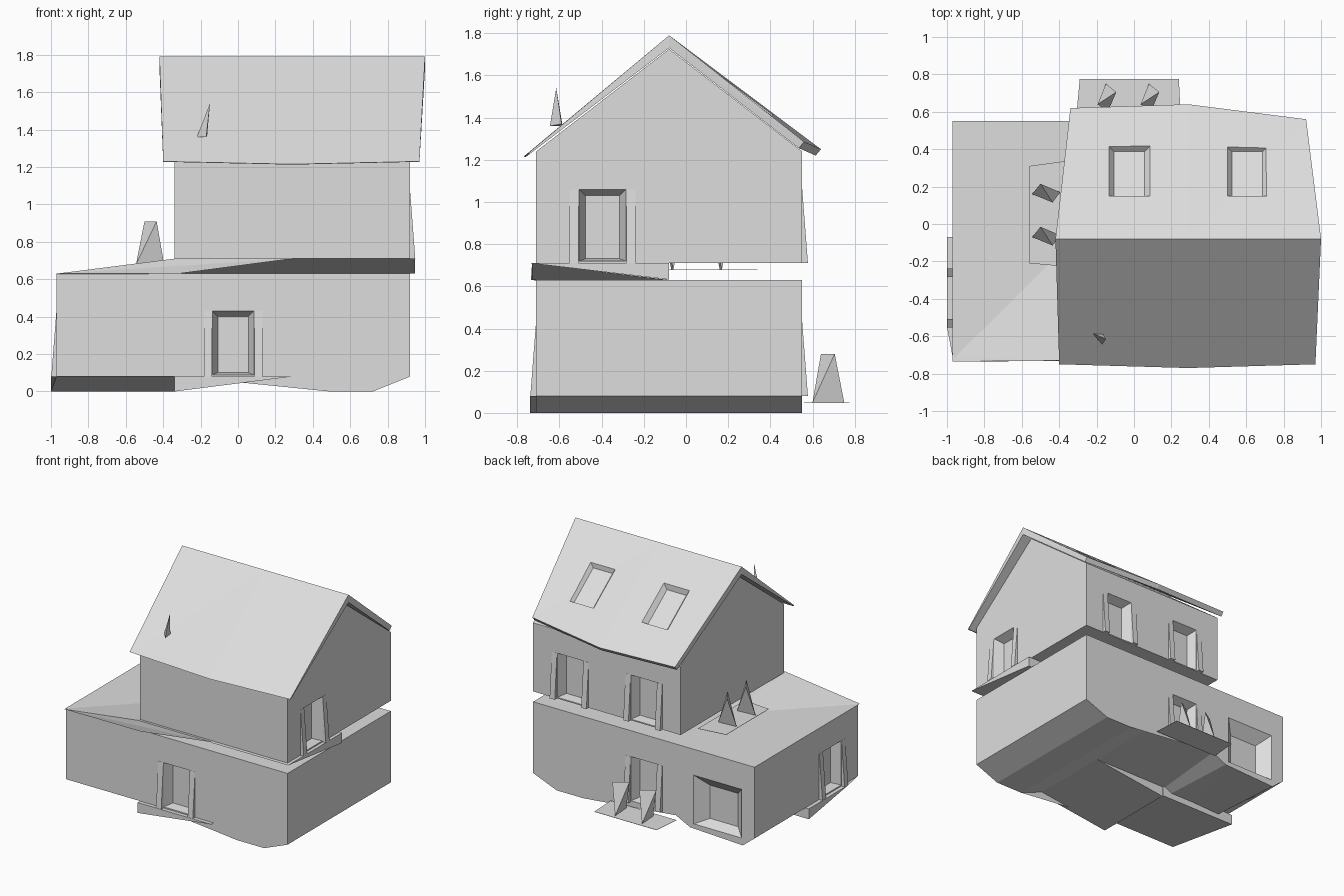
import bpy, bmesh
from math import pi, atan2
from mathutils import Matrix, Vector

cube = bpy.data.objects.get("Cube")
if cube:
    bpy.data.objects.remove(cube)

grey = bpy.data.materials.new("light_grey")
grey.use_nodes = True
grey.diffuse_color = (0.73, 0.73, 0.73, 1)
grey.node_tree.nodes["Principled BSDF"].inputs["Base Color"].default_value = (0.73, 0.73, 0.73, 1)


def add(name, bm):
    bmesh.ops.recalc_face_normals(bm, faces=bm.faces)
    mesh = bpy.data.meshes.new(name)
    bm.to_mesh(mesh)
    bm.free()
    mesh.materials.append(grey)
    obj = bpy.data.objects.new(name, mesh)
    bpy.context.collection.objects.link(obj)
    return obj


def hull(name, points, matrix=Matrix()):
    """Convex flat-faced solid around the points."""
    bm = bmesh.new()
    for p in points:
        bm.verts.new(matrix @ Vector(p))
    bmesh.ops.convex_hull(bm, input=bm.verts)
    bmesh.ops.dissolve_limit(bm, angle_limit=0.01, verts=bm.verts, edges=bm.edges)
    return add(name, bm)


def loft(name, rings):
    """Solid through matching closed rings of points."""
    bm = bmesh.new()
    loops = [[bm.verts.new(p) for p in ring] for ring in rings]
    n = len(loops[0])
    for a, b in zip(loops, loops[1:]):
        for i in range(n):
            j = (i + 1) % n
            bm.faces.new((a[i], a[j], b[j], b[i]))
    bm.faces.new(loops[0])
    bm.faces.new(loops[-1])
    bmesh.ops.triangulate(bm, faces=bm.faces)
    return add(name, bm)


def recess(target, matrix, width, height, depth, inset, sill=0.006):
    """Cut a tapered opening; local y points out of the surface."""
    points = []
    for y in (0.02, -depth):
        s = inset * -y / depth
        w = width / 2 - s
        for x in (-w, w):
            points += [(x, y, max(sill, sill + s * 0.5)), (x, y, height - s)]
    cutter = hull("opening_cutter", points, matrix)
    mod = target.modifiers.new("opening", "BOOLEAN")
    mod.operation = "DIFFERENCE"
    mod.solver = "EXACT"
    mod.object = cutter
    bpy.context.view_layer.objects.active = target
    bpy.ops.object.modifier_apply(modifier=mod.name)
    bpy.data.objects.remove(cutter)


def place(x, y, z, turn):
    return Matrix.Translation((x, y, z)) @ Matrix.Rotation(turn, 4, "Z")


FRONT, BACK, LEFT, RIGHT = pi, 0, -pi / 2, pi / 2
X0, XM, X1, Y0, Y1, YR = -0.97, -0.34, 0.92, -0.71, 0.55, -0.08

# Lower storey with an uneven foundation
xs = (X1, 0.72, 0.49, 0.29, -0.30, -0.42, -0.87, X0)
front_z = (0.08, 0, 0, 0.08, 0.08, 0.08, 0.08, 0.08)
back_z = (0.08, 0, 0, 0.08, 0.08, 0.02, 0, 0.08)
lower = loft("lower_storey", [
    [(x, y, z) for x, z in zip(xs, zs)] + [(X0, y, 0.63), (X1, y, 0.63)]
    for y, zs in ((Y0, front_z), (Y1, back_z))])

# Upper storey with gable ends
hull_points = [(x, y, z) for x in (XM, X1)
               for y, z in ((Y0, 0.71), (Y1, 0.71), (Y0, 1.24), (Y1, 1.24), (YR, 1.725))]
upper = hull("upper_storey", hull_points)


# Roof: one tapered slab for each slope, through three stations
def slope_ring(ridge_x, x, y, z, dy, dz):
    return [(ridge_x, YR, 1.79), (x, y, z), (x, y + dy, z + dz), (ridge_x, YR, 1.73)]


front_eave = ((-0.42, -0.40, -0.75, 1.23), (0.29, 0.29, -0.77, 1.215), (1.0, 0.97, -0.75, 1.23))
back_eave = ((-0.42, -0.34, 0.62, 1.26), (0.29, 0.29, 0.64, 1.25), (1.0, 0.92, 0.56, 1.285))
loft("roof_front", [slope_ring(*e, 0.01, -0.002) for e in front_eave])
roof_back = loft("roof_back", [slope_ring(*e, -0.025, -0.03) for e in back_eave])

# Skylights on the back slope
for x in (-0.025, 0.605):
    slope = Matrix.Rotation(atan2(0.715, 0.54), 4, "X")
    recess(roof_back, Matrix.Translation((x, 0.42, 1.413)) @ slope, 0.22, 0.34, 0.036, 0.028, 0)

# Garage opening at the back
recess(lower, place(-0.655, Y1, 0.04, BACK), 0.41, 0.39, 0.08, 0.085)

# Doors with wedge-shaped shutters on both sides
doors = (("front_door", lower, -0.026, Y0, 0.08, FRONT),
         ("patio_door", lower, -0.026, Y1, 0.08, BACK),
         ("side_door", lower, X0, -0.396, 0.08, RIGHT),
         ("balcony_door", upper, X1, -0.396, 0.71, LEFT),
         ("back_window_a", upper, -0.026, Y1, 0.71, BACK),
         ("back_window_b", upper, 0.603, Y1, 0.71, BACK))
for name, wall, x, y, z, turn in doors:
    m = place(x, y, z, turn)
    recess(wall, m, 0.222, 0.35, 0.07, 0.03)
    for s in (-1, 1):
        hull(name + "_shutter", [
            (s * u, v, w) for u in (0.113, 0.157)
            for v, w in ((-0.005, 0), (0.028, 0), (-0.005, 0.35), (0.001, 0.35))], m)

# Wedge slabs: balcony, terrace edge and the steps beside the doors
hull("balcony_slab", [
    (0.29, -0.74, 0.71), (0.945, -0.74, 0.71), (0.945, YR, 0.71), (0.945, YR, 0.632),
    (-0.32, YR, 0.632), (0.29, YR, 0.71)])
hull("terrace_edge", [
    (X0, -0.735, 0.63), (XM, -0.73, 0.71), (0.29, -0.73, 0.71), (-0.32, -0.73, 0.63),
    (-0.32, YR, 0.63), (X0, Y0, 0.628)])
hull("side_step", [
    (X0, Y0, 0.08), (XM, Y0, 0.08), (-1, -0.55, 0.08), (-1, -0.07, 0.08),
    (XM, -0.07, 0.08), (-1, -0.07, 0), (XM, -0.07, 0)])
hull("front_step", [
    (x, y, z) for y in (-0.74, YR)
    for x, z in ((XM, 0), (XM, 0.08), (0.29, 0.08))])

# Thin paving under the seats
hull("terrace_paving", [(x, y, z) for z in (0.678, 0.68) for x, y in (
    (-0.56, -0.21), (-0.56, 0.31), (-0.34, 0.34), (-0.34, -0.23))])
hull("patio_paving", [(x, y, z) for z in (0.048, 0.05) for x, y in (
    (-0.31, 0.56), (-0.29, 0.775), (0.24, 0.775), (0.25, 0.56))])

# Twisted four-sided seats
seat = [(0.005, -0.075, 0), (-0.005, 0.075, 0), (-0.05, -0.035, 0.23), (0.05, 0.03, 0.23)]
for name, x, y, z, turn in (
        ("terrace_seat", -0.47, 0.165, 0.68, RIGHT), ("terrace_seat", -0.47, -0.065, 0.68, RIGHT),
        ("patio_seat", -0.145, 0.675, 0.05, BACK), ("patio_seat", 0.085, 0.675, 0.05, BACK)):
    hull(name, seat, place(x, y, z, turn))

# Small spike on the front roof slope
hull("roof_spike", [(-0.22, -0.585, 1.36), (-0.17, -0.645, 1.36),
                    (-0.165, -0.59, 1.37), (-0.15, -0.615, 1.54)])
